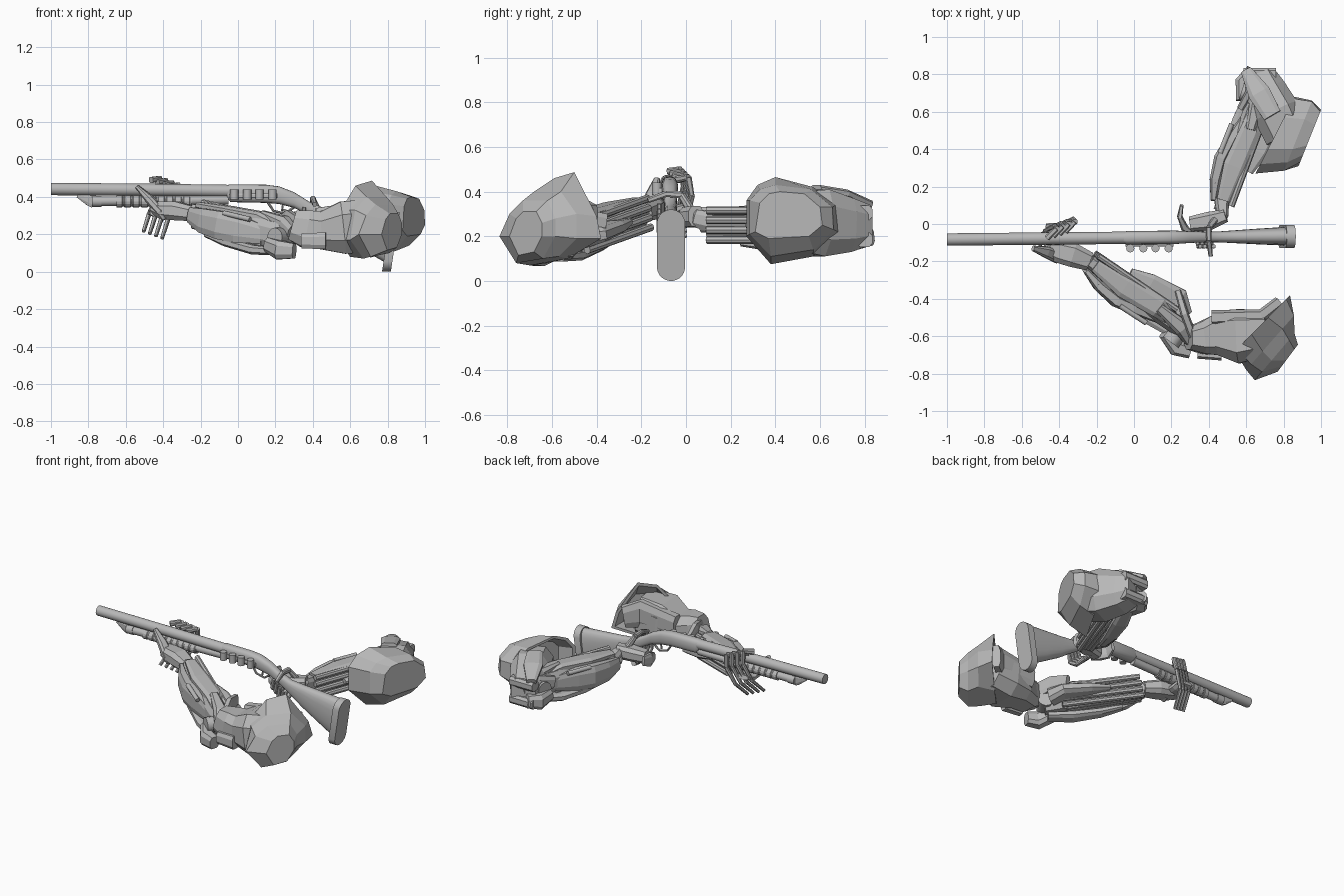
import bpy, bmesh, math
from mathutils import Vector as V

grey = bpy.data.materials.new("plain grey")
grey.diffuse_color = (0.48, 0.48, 0.48, 1)
UP = V((0, 0, 1))


def loft(name, rings, smooth=False):
    """Skin a series of equal-length point rings and close both ends."""
    bm = bmesh.new()
    vs = [[bm.verts.new(p) for p in r] for r in rings]
    n = len(vs[0])
    for a, b in zip(vs, vs[1:]):
        for i in range(n):
            bm.faces.new((a[i], a[(i + 1) % n], b[(i + 1) % n], b[i]))
    bm.faces.new(vs[0])
    bm.faces.new(vs[-1])
    bmesh.ops.recalc_face_normals(bm, faces=bm.faces)
    me = bpy.data.meshes.new(name)
    bm.to_mesh(me)
    bm.free()
    me.materials.append(grey)
    ob = bpy.data.objects.new(name, me)
    bpy.context.collection.objects.link(ob)
    if smooth:
        bpy.ops.object.select_all(action='DESELECT')
        bpy.context.view_layer.objects.active = ob
        ob.select_set(True)
        bpy.ops.object.shade_smooth_by_angle(angle=math.radians(40))
    return ob


CHAMFER = [(1, .5), (.6, 1), (-.6, 1), (-1, .5), (-1, -.5), (-.6, -1), (.6, -1), (1, -.5)]


def circle(n):
    return [(math.cos(2 * math.pi * i / n), math.sin(2 * math.pi * i / n)) for i in range(n)]


def beam(name, stations, shape=CHAMFER, smooth=False):
    """Stations are (point, half width, half height); the section follows the path."""
    pts = [V(s[0]) for s in stations]
    rings = []
    for i, (p, w, h) in enumerate(stations):
        d = (pts[min(i + 1, len(pts) - 1)] - pts[max(i - 1, 0)]).normalized()
        side = d.cross(UP if abs(d.z) < .95 else V((1, 0, 0))).normalized()
        up = side.cross(d)
        rings.append([pts[i] + side * a * w + up * b * h for a, b in shape])
    return loft(name, rings, smooth)


def tube(name, pts, r, n=10, smooth=True):
    return beam(name, [(p, r, r) for p in pts], circle(n), smooth)


# ---------------- gun ----------------
def gy(x):
    return -.083 + (x + 1) * .0097


def gp(x, z):
    return (x, gy(x), z)


# barrel with a recessed bore
beam("barrel", [(gp(x, z), r, r) for x, z, r in
     ((-.95, .441, .022), (-1, .442, .024), (-1, .442, .033), (-.5, .438, .033), (0, .431, .033))],
     circle(20), True)
tube("magazine_tube", [gp(-.78, .376), gp(-.05, .385)], .026, 14)
tube("magazine_cap", [gp(-.78, .376), gp(-.73, .376)], .030, 14)
beam("barrel_lug", [(gp(-.86, .405), .010, .008), (gp(-.80, .385), .012, .03), (gp(-.77, .375), .012, .035)])
# ribbed pump
ribs = []
for i in range(9):
    x = -.65 + i * .045
    ribs += [(gp(x, .375), .034, .032), (gp(x + .03, .375), .034, .032),
             (gp(x + .034, .375), .030, .028), (gp(x + .041, .375), .030, .028)]
beam("pump_grip", ribs, circle(14))
# receiver, wrist and stock in one flowing body
oval = [(math.copysign(abs(c) ** .75, c), math.copysign(abs(s) ** .75, s)) for c, s in circle(20)]
body = [(-.06, .395, .463, .028), (-.04, .372, .467, .036), (.15, .368, .465, .036),
        (.22, .362, .456, .036), (.30, .342, .425, .031), (.38, .300, .375, .028),
        (.45, .255, .345, .029), (.55, .185, .335, .035), (.68, .11, .325, .043), (.82, .03, .315, .05)]
loft("receiver_and_stock", [[(x, gy(x) + a * w, (lo + hi) / 2 + b * (hi - lo) / 2) for a, b in oval]
                            for x, lo, hi, w in body], True)
# rounded butt pad, leaning
pill = []
for i in range(24):
    a = 2 * math.pi * (i + .5) / 24
    pill.append((.063 * math.cos(a), .16 + (.097 if math.sin(a) > 0 else -.097) + .063 * math.sin(a)))
loft("butt_pad", [[(x + z * .15, -.067 + y, z) for y, z in pill] for x in (.77, .817)], True)
# shells carried on the side
for i, x in enumerate((-.02, .05, .115, .185)):
    tube("spare_shell_%d" % i, [(x, -.13, .385), (x, -.13, .44)], .022, 12)
beam("shell_holder", [((-.045, -.113, .405), .008, .012), ((.21, -.113, .405), .008, .012)])
tube("trigger_guard", [gp(.16, .37), gp(.19, .325), gp(.25, .31), gp(.30, .345)], .007, 8)
tube("trigger", [gp(.24, .36), gp(.235, .325)], .006, 6)


# ---------------- arms ----------------
def shoulder_pad(name, rings):
    """Each ring: (x at y0, y0, slope, outline in y and z); shallow hollow on the inner side."""
    out = [[V((x + (y - y0) * k, y, z)) for y, z in pts] for x, y0, k, pts in rings]
    centre = sum(out[0], V()) / len(out[0])
    mid = sum(out[1], V()) / len(out[1])
    inner = [(centre + mid) / 2 + (p - mid) * .85 for p in out[1]]
    rim = [p + (centre - p) * .1 for p in out[0]]
    loft(name, [inner, rim] + out)


shoulder_pad("left_shoulder_pad", [
    (.54, -.68, .98, [(-.68, .17), (-.67, .33), (-.59, .46), (-.50, .487), (-.40, .29), (-.38, .19), (-.53, .10), (-.62, .08)]),
    (.60, -.78, .88, [(-.78, .17), (-.75, .33), (-.68, .40), (-.56, .40), (-.49, .30), (-.49, .19), (-.57, .11), (-.70, .07)]),
    (.65, -.83, .85, [(-.835, .2), (-.79, .30), (-.73, .36), (-.62, .36), (-.585, .28), (-.585, .2), (-.64, .1), (-.76, .08)]),
    (.76, -.80, .75, [(-.79, .2), (-.76, .28), (-.73, .31), (-.67, .31), (-.645, .26), (-.645, .2), (-.68, .13), (-.75, .115)])])
shoulder_pad("right_shoulder_pad", [
    (.65, .27, .51, [(.27, .2), (.27, .36), (.32, .43), (.40, .465), (.57, .42), (.67, .34), (.68, .22), (.57, .11), (.38, .075)]),
    (.80, .28, .40, [(.285, .21), (.285, .36), (.33, .41), (.40, .43), (.56, .41), (.655, .33), (.66, .23), (.57, .14), (.38, .11)]),
    (.88, .31, .40, [(.31, .22), (.33, .35), (.37, .39), (.42, .4), (.53, .39), (.60, .33), (.61, .25), (.55, .2), (.37, .19)])])

# upper arms
beam("left_upper_arm", [((.29, -.61, .25), .06, .08), ((.36, -.61, .23), .085, .10), ((.44, -.59, .22), .11, .10),
                        ((.56, -.6, .235), .145, .14), ((.72, -.58, .25), .12, .14)])
beam("left_arm_box", [((.34, -.69, .165), .03, .04), ((.47, -.70, .165), .03, .045)])
beam("left_arm_inner_plate", [((.42, -.50, .27), .04, .07), ((.68, -.49, .29), .035, .09), ((.77, -.42, .27), .03, .07)])
beam("left_elbow_bar", [((.235, -.36, .26), .018, .04), ((.27, -.48, .28), .022, .05), ((.315, -.60, .25), .022, .05)])
beam("right_upper_arm", [((.67, .81, .25), .08, .09), ((.70, .72, .25), .11, .12),
                         ((.76, .60, .26), .125, .15), ((.82, .47, .27), .12, .13)])
beam("right_arm_top_plate", [((.60, .82, .34), .03, .02), ((.67, .70, .39), .06, .02), ((.74, .58, .41), .05, .02)])
beam("right_elbow_bar", [((.57, .62, .27), .018, .04), ((.62, .71, .29), .022, .05), ((.68, .80, .26), .022, .05)])
for i, z in enumerate((.185, .305)):
    beam("right_elbow_block_%d" % i, [((.585, .80, z), .035, .032), ((.76, .80, z), .035, .032)])


def forearm(side, elbow, wrist, s):
    """Core, armour shells, rods and elbow; s picks the side facing outward."""
    e, w = V(elbow), V(wrist)
    d = w - e
    u = d.normalized()
    v = u.cross(UP).normalized() * s
    n = v.cross(u) * s

    def P(t, a=0, b=0):
        return e + d * t + v * a + n * b

    def part(name, *st):
        beam(side + "_" + name, [(P(t, a, b), hw, hh) for t, a, b, hw, hh in st])

    part("forearm_core", (-.02, 0, 0, .045, .07), (.3, 0, 0, .055, .07), (.7, 0, 0, .05, .065), (1.02, 0, 0, .035, .055))
    part("top_shell", (.1, -.01, .05, .03, .02), (.3, -.02, .07, .055, .03), (.65, 0, .065, .06, .025), (.97, 0, .055, .035, .018))
    part("outer_shell", (.2, .035, -.01, .015, .05), (.45, .065, -.01, .03, .075), (.62, .085, -.01, .035, .075),
         (.82, .075, -.01, .03, .065), (1.0, .05, 0, .015, .04))
    part("lower_shell", (.0, .03, -.08, .04, .02), (.25, .04, -.10, .05, .025), (.55, .05, -.095, .04, .022), (.78, .05, -.08, .025, .015))
    part("inner_fin", (.05, -.07, .0, .045, .05), (.18, -.11, 0, .07, .035), (.46, -.095, 0, .055, .03), (.66, -.075, 0, .03, .015))
    part("elbow_guard", (-.10, .02, .03, .03, .05), (.03, -.01, .06, .045, .05), (.3, -.02, .09, .025, .018))
    part("elbow_block", (-.21, .07, -.05, .035, .04), (-.09, .095, -.06, .045, .05), (.07, .065, -.05, .04, .04))
    for i in range(4):
        b = -.066 + i * .044
        tube(side + "_inner_rod_%d" % i, [P(.15, -.07, b), P(1.0, -.05, b)], .018, 8)
    for i in range(3):
        tube(side + "_lower_rod_%d" % i, [P(.2, -.03 + i * .03, -.07), P(.98, -.02 + i * .022, -.06)], .014, 8)
    tube(side + "_piston", [P(.3, .085, .06), P(.58, .095, .06)], .014, 10)
    tube(side + "_piston_rod", [P(.5, .092, .06), P(.85, .07, .045)], .008, 8)
    tube(side + "_elbow_pin", [P(0, -.06), P(0, .09)], .05, 12)
    tube(side + "_wrist_ball", [P(.97), P(1.07)], .035, 10)


forearm("left", (.25, -.56, .185), (-.23, -.205, .305), -1)
forearm("right", (.66, .68, .25), (.472, .11, .25), 1)


def finger(name, pts, r):
    """Jointed finger: a tapered segment for each bone."""
    for j, (a, b) in enumerate(zip(pts, pts[1:])):
        q = r * (1 - .1 * j)
        beam("%s_%d" % (name, j), [(a, q, q), (b, q * .8, q * .8)])


# left hand, gripping the pump
beam("left_palm", [((-.24, -.20, .31), .05, .04), ((-.33, -.165, .325), .065, .05),
                   ((-.41, -.145, .33), .06, .045), ((-.46, -.135, .345), .04, .03)])
beam("left_under_palm", [((-.42, -.17, .315), .05, .02), ((-.42, -.06, .315), .06, .02), ((-.42, .0, .335), .05, .015)])
beam("left_hand_plate", [((-.54, -.13, .455), .014, .010), ((-.47, -.15, .385), .03, .022),
                         ((-.41, -.175, .32), .035, .022), ((-.39, -.18, .28), .02, .015)])
for i in range(4):
    x = -.435 + i * .033
    z = i * -.012
    y = -.025 + i * .012
    finger("left_finger_%d" % i, [(x - .03, y - .05, .49 + z), (x + .02, y, .50 + z), (x + .01, y + .015, .42 + z),
                                  (x - .04, y - .01, .31 + z), (x - .07, y - .10, .215 + z)], .016)

# right hand, holding the grip
beam("right_wrist_link", [((.47, .13, .26), .04, .045), ((.47, .05, .28), .035, .04), ((.42, .02, .29), .03, .035)])
beam("right_palm", [((.49, .045, .29), .035, .045), ((.40, .015, .285), .05, .045), ((.30, .0, .28), .04, .04)])
beam("right_hand_plate", [((.255, .10, .30), .010, .03), ((.245, .04, .29), .014, .045),
                          ((.27, -.02, .28), .02, .03), ((.31, -.05, .27), .012, .02)])
for i in range(4):
    x = .325 + i * .024
    z = .295 - i * .022
    finger("right_finger_%d" % i, [(x, .0, z - .02), (x + .01, -.07, z - .04), (x + .02, -.12, z - .01), (x + .03, -.12, z + .05)], .015)
finger("right_thumb", [(.43, .02, .32), (.40, -.02, .385), (.40, -.09, .39), (.41, -.17, .36)], .018)
